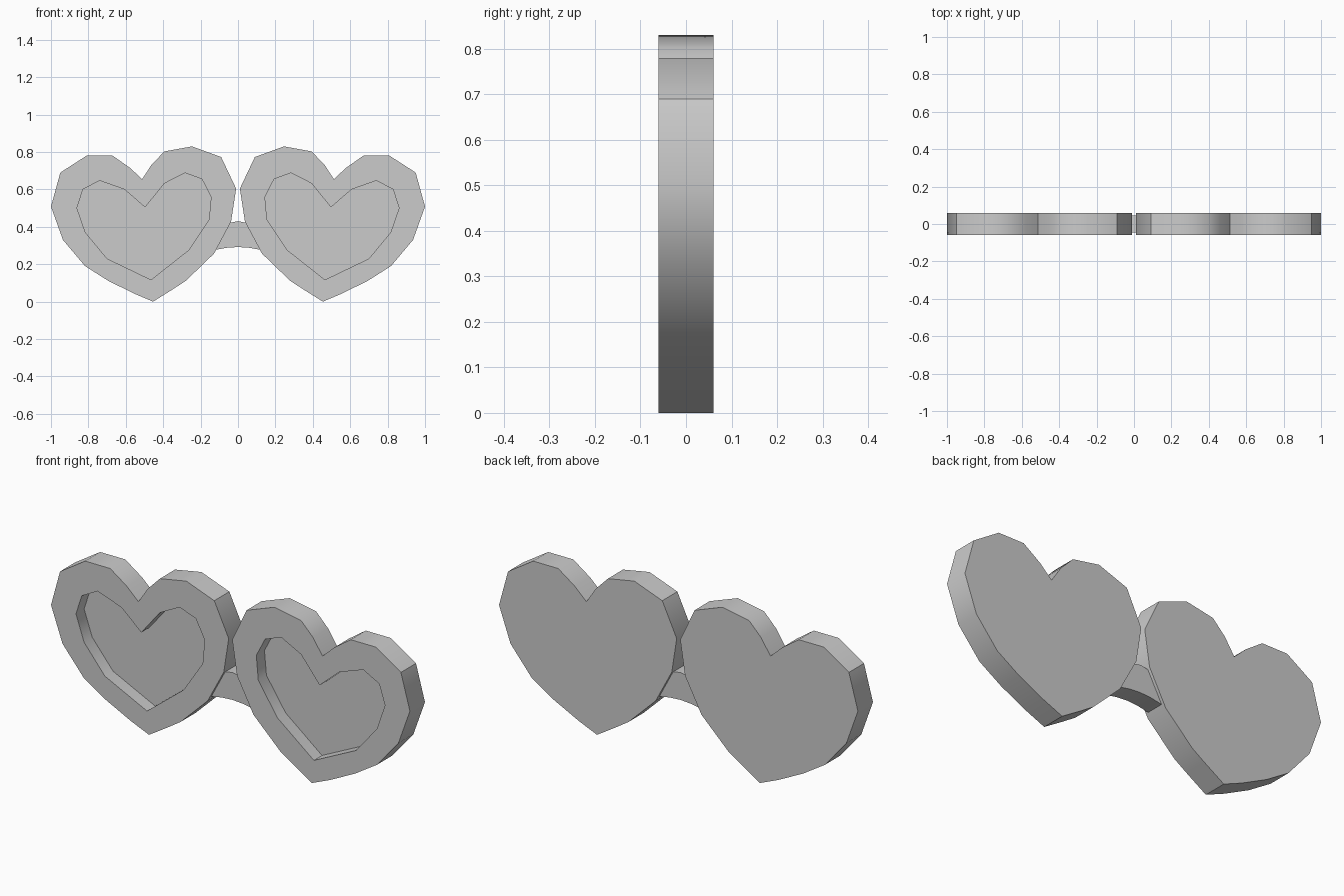
import bpy, bmesh, math

cube = bpy.data.objects.get("Cube")
if cube:
    bpy.data.objects.remove(cube, do_unlink=True)

GREY = (0.6, 0.6, 0.6, 1)
mat = bpy.data.materials.new("plain_grey")
mat.use_nodes = True
mat.diffuse_color = GREY
mat.node_tree.nodes["Principled BSDF"].inputs["Base Color"].default_value = GREY

FRONT, BACK, FLOOR = -0.06, 0.06, 0.005

# Heart outline and recess outline in x, z
OUTER = [(1.0, .508), (.95, .69), (.81, .78), (.67, .78), (.577, .715),
         (.513, .655), (.46, .735), (.393, .803), (.246, .83), (.09, .773),
         (.01, .604), (.037, .428), (.128, .257), (.278, .112), (.342, .07),
         (.454, 0), (.556, .043), (.695, .112), (.818, .19), (.936, .33)]
INNER = [(.861, .5), (.829, .6), (.74, .647), (.607, .6), (.497, .504),
         (.393, .632), (.283, .688), (.193, .655), (.144, .56), (.155, .438),
         (.262, .277), (.465, .117), (.7, .23), (.816, .37)]


def ring(bm, points, y, side=1):
    return [bm.verts.new((side * x, y, z)) for x, z in points]


def wall(bm, a, b):
    for i in range(len(a)):
        j = (i + 1) % len(a)
        bm.faces.new((a[i], a[j], b[j], b[i]))


def loop_edges(bm, loop):
    return [bm.edges.get((loop[i - 1], loop[i])) for i in range(len(loop))]


def finish(bm, name):
    bmesh.ops.recalc_face_normals(bm, faces=bm.faces)
    mesh = bpy.data.meshes.new(name)
    bm.to_mesh(mesh)
    bm.free()
    mesh.materials.append(mat)
    obj = bpy.data.objects.new(name, mesh)
    bpy.context.collection.objects.link(obj)
    bpy.ops.object.select_all(action="DESELECT")
    obj.select_set(True)
    bpy.context.view_layer.objects.active = obj
    bpy.ops.object.shade_smooth_by_angle(angle=math.radians(40))


# Heart-shaped frame with a recess in its front
def heart(name, side):
    bm = bmesh.new()
    front, back = ring(bm, OUTER, FRONT, side), ring(bm, OUTER, BACK, side)
    rim, floor = ring(bm, INNER, FRONT, side), ring(bm, INNER, FLOOR, side)
    wall(bm, front, back)
    wall(bm, rim, floor)
    bm.faces.new(back)
    bm.faces.new(floor)
    bmesh.ops.triangle_fill(bm, use_beauty=True, normal=(0, -1, 0),
                            edges=loop_edges(bm, front) + loop_edges(bm, rim))
    flat = [e for e in bm.edges if len(e.link_faces) == 2
            and all(abs(f.normal.y) > .99 for f in e.link_faces)]
    bmesh.ops.dissolve_limit(bm, angle_limit=.01, edges=flat, verts=[])
    finish(bm, name)


heart("left_heart", 1)
heart("right_heart", -1)

# Arched bridge between the hearts
half = [(.13, .275), (.06, .288), (0, .292)]
top = [(0, .43), (.04, .422), (.09, .4), (.13, .37)]
arch = half + [(-x, z) for x, z in half[1::-1]]
arch += [(-x, z) for x, z in top[::-1]] + top[1:]
bm = bmesh.new()
a, b = ring(bm, arch, -.045), ring(bm, arch, .045)
wall(bm, a, b)
bm.faces.new(a)
bm.faces.new(b)
finish(bm, "bridge")
